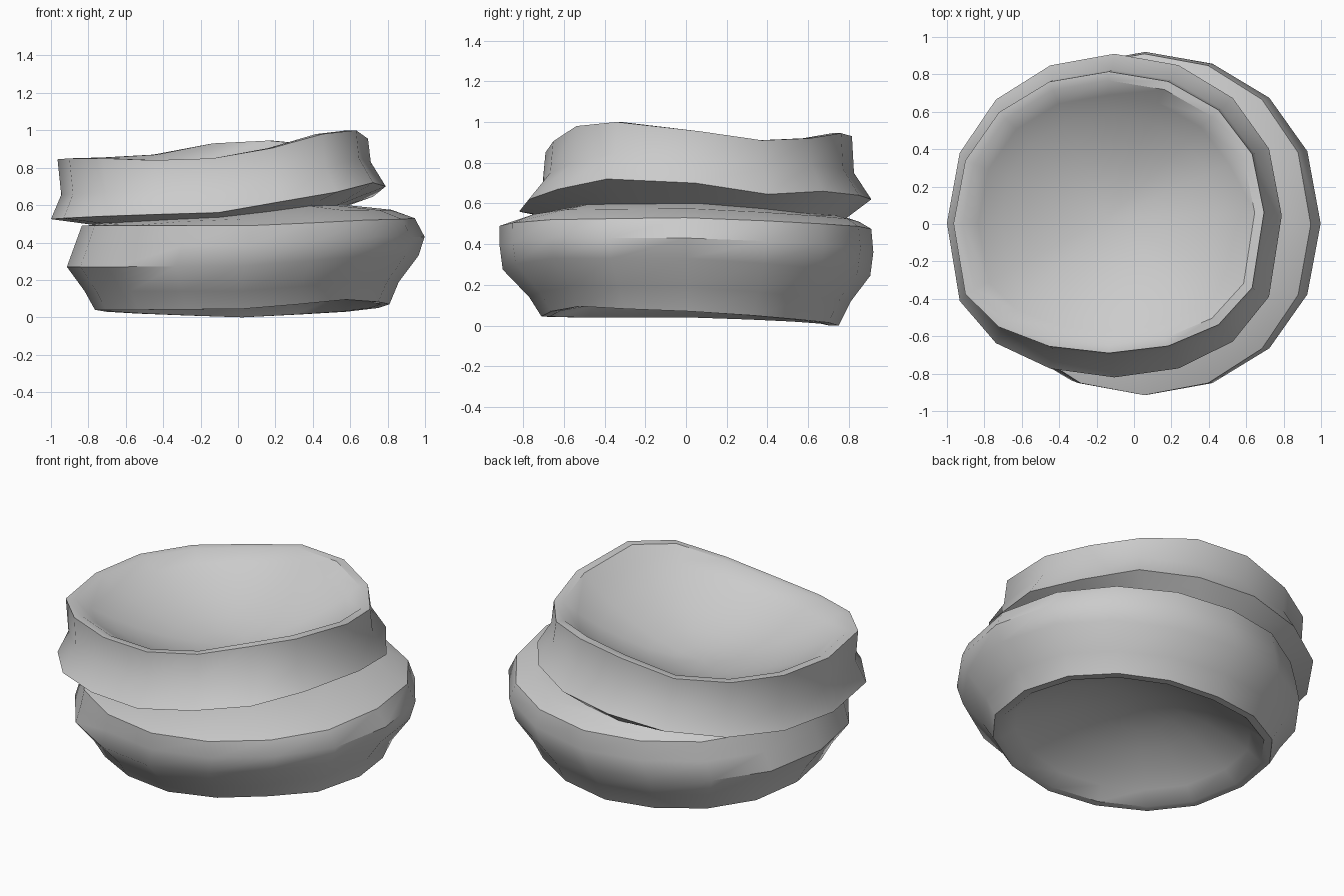
import bpy, bmesh, math

if "Cube" in bpy.data.objects:
    bpy.data.objects.remove(bpy.data.objects["Cube"])

N = 16  # sides around


def ring(left, right, front, back, zs, fe=1.0, be=0.9, skew=0.0):
    """Ring between x and y limits; heights zs spread anticlockwise from +x.
    fe / be square off the front / back half, skew shifts the left side forward."""
    cx, cy = (left + right) / 2, (front + back) / 2
    rx, ry = (right - left) / 2, (back - front) / 2
    pts = []
    for k in range(N):
        a = 2 * math.pi * k / N
        t = k * len(zs) / N
        i, f = int(t), t - int(t)
        z = zs[i] * (1 - f) + zs[(i + 1) % len(zs)] * f
        c, s = math.cos(a), math.sin(a)
        y = math.copysign(abs(s) ** (be if s > 0 else fe), s) if abs(s) > 1e-6 else 0
        sk = skew * max(0, -c) * (1 - abs(s))
        pts.append((cx + rx * c, cy + ry * y - sk, z))
    return pts


def dish(rim, zc):
    """Flat lip, then concentric rings sinking to a centre point at height zc."""
    cx = sum(p[0] for p in rim) / N
    cy = sum(p[1] for p in rim) / N
    rings = []
    for f in (0.94, 0.84, 0.7, 0.54, 0.36, 0.18):
        g = 1.0 if f == 0.94 else (f / 0.94) ** 2 * 0.97
        rings.append([(cx + f * (x - cx), cy + f * (y - cy), zc + g * (z - zc))
                      for x, y, z in rim])
    return rings, (cx, cy, zc)


# heights of the tilted, wavy rims
top_z = [.955, .91, .92, .945, .93, .87, .855, .85, .845, .85, .85, .84, .85, .905, .98, 1.0]
flare_z = [.70, .645, .66, .64, .62, .58, .55, .535, .525, .53, .54, .55, .56, .62, .67, .72]
base_z = [.07, .03, 0, .02, .04, .04, .045, .095]

# lower disc
base = ring(-.765, .81, -.71, .75, base_z, .85)
outer = [
    base,
    ring(-.82, .86, -.77, .81, [.19, .14, .12, .13, .14, .14, .14, .19], .85),
    ring(-.915, .965, -.90, .905, [.33, .28, .245, .26, .27, .27, .275, .33], .92),
    ring(-.875, .998, -.915, .92, [.43, .40, .36, .37, .38, .38, .39, .43], .92),
    ring(-.835, .945, -.915, .91, [.53, .50, .475, .48, .49, .49, .49, .52], .92),
    # neck between the two discs
    ring(-.80, .82, -.80, .85, [.575, .54, .51, .495, .492, .50, .525, .57], .85),
    ring(-.78, .58, -.66, .79, [.60, .55, .53, .505, .495, .51, .535, .595], .8),
    # upper disc
    ring(-1.0, .79, -.82, .91, flare_z, .72, .92, .04),
    ring(-.945, .71, -.705, .825, [z + .13 for z in flare_z], .65, .92, .05),
]
top = ring(-.965, .695, -.69, .815, top_z, .65, .92, .06)
outer.append(top)

bottom_rings, bottom_c = dish(base, .32)
top_rings, top_c = dish(top, .62)
loops = bottom_rings[::-1] + outer + top_rings

# skin all rings into one closed body
bm = bmesh.new()
vs = [[bm.verts.new(p) for p in lp] for lp in loops]
for a, b in zip(vs, vs[1:]):
    for k in range(N):
        j = (k + 1) % N
        bm.faces.new((a[k], a[j], b[j], b[k]))
for lp, c in ((vs[0], bottom_c), (vs[-1], top_c)):
    v = bm.verts.new(c)
    for k in range(N):
        bm.faces.new((lp[k], lp[(k + 1) % N], v))
bmesh.ops.recalc_face_normals(bm, faces=bm.faces)
mesh = bpy.data.meshes.new("stacked_discs")
bm.to_mesh(mesh)
bm.free()
body = bpy.data.objects.new("stacked_discs", mesh)
bpy.context.collection.objects.link(body)
bpy.context.view_layer.objects.active = body
body.select_set(True)
bpy.ops.object.shade_smooth_by_angle(angle=math.radians(40))
